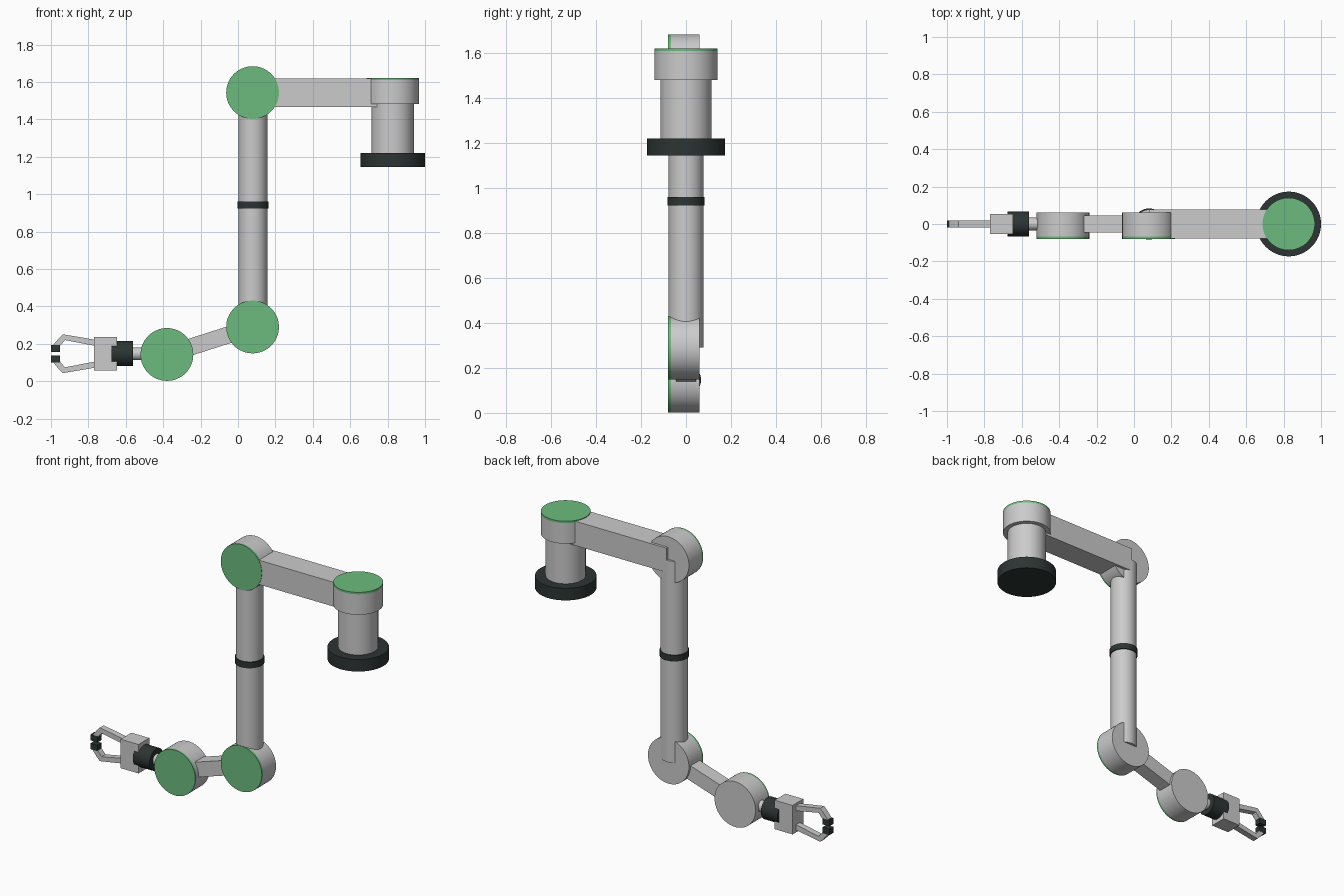
import bpy, math
from mathutils import Vector

if "Cube" in bpy.data.objects:
    bpy.data.objects.remove(bpy.data.objects["Cube"])


def material(name, color):
    m = bpy.data.materials.new(name)
    m.diffuse_color = color
    m.use_nodes = True
    m.node_tree.nodes["Principled BSDF"].inputs["Base Color"].default_value = m.diffuse_color
    return m


GREEN = material("green", (0.15, 0.50, 0.21, 1))
DARK = material("dark", (0.025, 0.035, 0.033, 1))


def paint(o, name, mat):
    o.name = name
    if mat:
        o.data.materials.append(mat)
    return o


def cylinder(name, a, b, r, mat=None):
    """Round part between two points."""
    a, b = Vector(a), Vector(b)
    d = b - a
    bpy.ops.mesh.primitive_cylinder_add(
        vertices=64, radius=r, depth=d.length, location=(a + b) / 2,
        rotation=d.to_track_quat('Z', 'Y').to_euler())
    bpy.ops.object.shade_smooth_by_angle(angle=math.radians(30))
    return paint(bpy.context.object, name, mat)


def box(name, lo, hi, mat=None):
    """Block between two opposite corners."""
    lo, hi = Vector(lo), Vector(hi)
    bpy.ops.mesh.primitive_cube_add(size=1, location=(lo + hi) / 2)
    o = bpy.context.object
    o.scale = hi - lo
    return paint(o, name, mat)


def extrude_xz(name, pts, half, mat=None):
    """Flat xz profile given thickness in y."""
    n = len(pts)
    verts = [(x, y, z) for y in (-half, half) for x, z in pts]
    faces = [tuple(range(n)), tuple(reversed(range(n, 2 * n)))]
    faces += [((i + 1) % n, i, n + i, n + (i + 1) % n) for i in range(n)]
    me = bpy.data.meshes.new(name)
    me.from_pydata(verts, [], faces)
    o = bpy.data.objects.new(name, me)
    bpy.context.collection.objects.link(o)
    bpy.context.view_layer.objects.active = o
    o.select_set(True)
    bpy.ops.object.mode_set(mode='EDIT')
    bpy.ops.mesh.select_all(action='SELECT')
    bpy.ops.mesh.normals_make_consistent(inside=False)
    bpy.ops.object.mode_set(mode='OBJECT')
    o.select_set(False)
    return paint(o, name, mat)


# Mounting base and shoulder
BX = 0.827
cylinder("mount_flange", (BX, 0, 1.145), (BX, 0, 1.22), 0.173, DARK)
cylinder("base_column", (BX, 0, 1.21), (BX, 0, 1.50), 0.113)
cylinder("shoulder_housing", (BX, 0, 1.482), (BX, 0, 1.61), 0.14)
cylinder("shoulder_cap", (BX, 0, 1.61), (BX, 0, 1.622), 0.14, GREEN)

# Upper arm beam and vertical tube with its band
box("upper_arm", (0.08, -0.077, 1.467), (BX, 0.077, 1.618))
cylinder("arm_tube", (0.08, 0, 0.29), (0.08, 0, 1.543), 0.077)
cylinder("tube_band", (0.08, 0, 0.923), (0.08, 0, 0.961), 0.083, DARK)

# Joint drums with green front caps
for name, x, z in (("elbow", 0.078, 1.543), ("lower_joint", 0.078, 0.29),
                   ("wrist_joint", -0.38, 0.143)):
    cylinder(name + "_drum", (x, -0.067, z), (x, 0.061, z), 0.141)
    cylinder(name + "_cap", (x, -0.079, z), (x, -0.067, z), 0.141, GREEN)

# Slanted forearm link
link = box("forearm_link", (-0.39, -0.045, 0.171), (0.09, 0.045, 0.261))
link.rotation_euler.y = -math.atan2(0.147, 0.458)

# Wrist and gripper palm
CZ = 0.147
cylinder("wrist_shaft", (-0.38, 0, CZ), (-0.60, 0, CZ), 0.034)
cylinder("wrist_collar", (-0.677, 0, CZ), (-0.562, 0, CZ), 0.067, DARK)
box("gripper_palm", (-0.77, -0.053, CZ - 0.09), (-0.647, 0.053, CZ + 0.09))

# Mirrored gripper fingers and pads
profile = [(-0.76, 0.041), (-0.76, 0.074), (-0.937, 0.104), (-0.957, 0.084),
           (-0.988, 0.046), (-0.952, 0.041), (-0.925, 0.073)]
for side, s in (("upper", 1), ("lower", -1)):
    extrude_xz(side + "_finger", [(x, CZ + s * z) for x, z in profile], 0.019)
    za, zb = sorted((CZ + s * 0.009, CZ + s * 0.046))
    box(side + "_finger_pad", (-1.0, -0.02, za), (-0.952, 0.02, zb), DARK)
